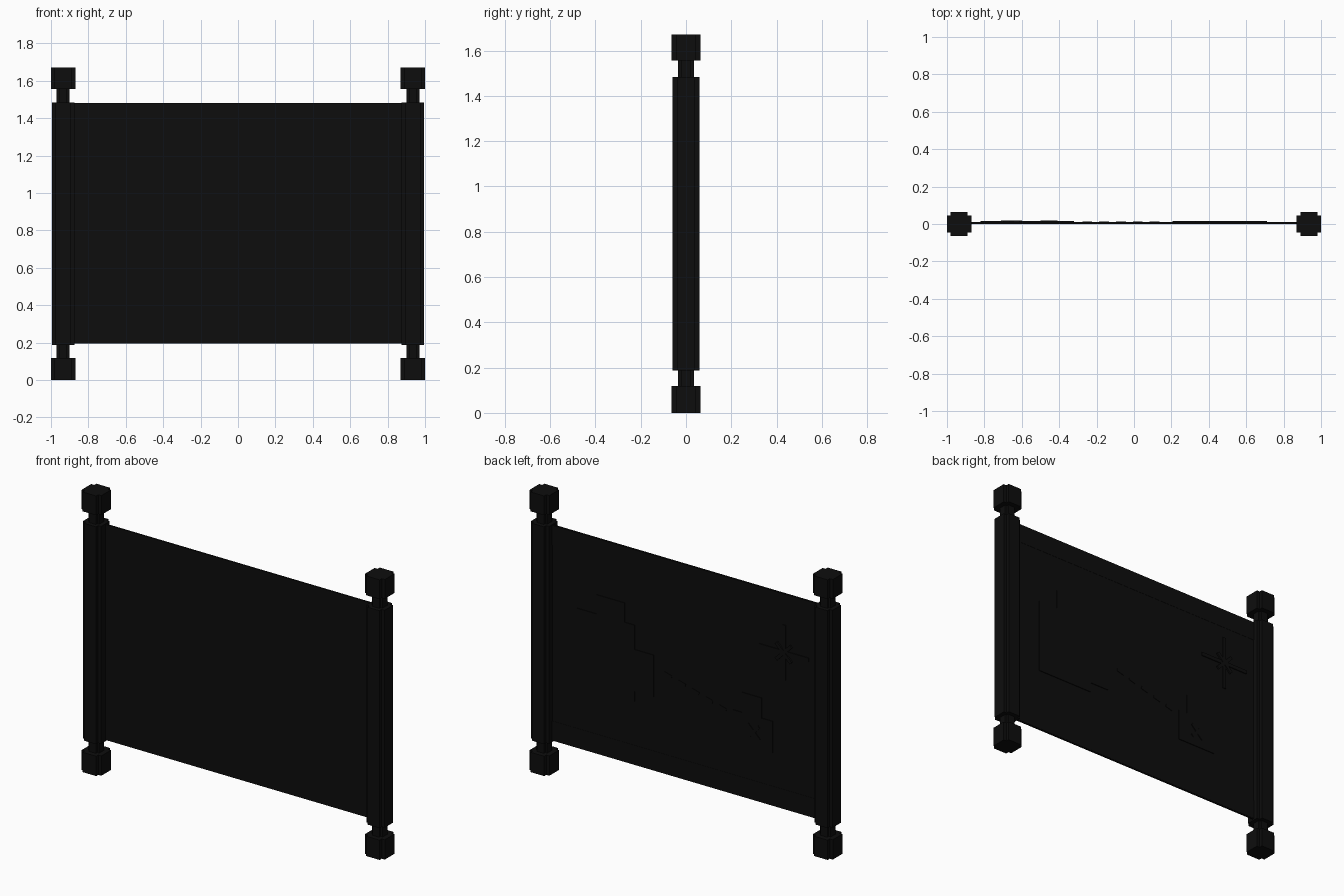
import bpy, bmesh, math
from mathutils import Matrix, Vector

cube = bpy.data.objects.get("Cube")
if cube:
    bpy.data.objects.remove(cube, do_unlink=True)

ink = bpy.data.materials.new("near black")
ink.use_nodes = True
INK = (0.004, 0.004, 0.004, 1)
ink.diffuse_color = INK
ink.node_tree.nodes["Principled BSDF"].inputs["Base Color"].default_value = INK


def finish(name, bm):
    bmesh.ops.recalc_face_normals(bm, faces=bm.faces)
    mesh = bpy.data.meshes.new(name)
    bm.to_mesh(mesh)
    bm.free()
    mesh.materials.append(ink)
    obj = bpy.data.objects.new(name, mesh)
    bpy.context.collection.objects.link(obj)
    return obj


def extrude(bm, points, offset):
    face = bm.faces.new([bm.verts.new(p) for p in points])
    out = bmesh.ops.extrude_face_region(bm, geom=[face])
    verts = [v for v in out["geom"] if isinstance(v, bmesh.types.BMVert)]
    bmesh.ops.translate(bm, verts=verts, vec=offset)


def stepped_prism(bm, cx, r, inner, z0, z1):
    """Square prism with notched corners, standing along z."""
    quarter = [(r, -inner), (r, inner), (inner, inner)]
    pts = []
    for k in range(4):
        rot = Matrix.Rotation(k * math.pi / 2, 2)
        pts += [rot @ Vector(p) for p in quarter]
    extrude(bm, [(cx + p.x, p.y, z0) for p in pts], (0, 0, z1 - z0))


def bar(bm, x, z, length, width, y0, y1, angle=0):
    """Thin bar lying on the back of the sheet."""
    m = (Matrix.Translation((x, (y0 + y1) / 2, z)) @ Matrix.Rotation(math.radians(angle), 4, 'Y')
         @ Matrix.Diagonal((length, y1 - y0, width, 1)))
    bmesh.ops.create_cube(bm, size=1, matrix=m)


# Rollers: two end knobs, a narrow spindle and the rolled paper
for side, cx in (("left", 0.935), ("right", -0.935)):
    for part, r, inner, spans in (
            ("knobs", 0.065, 0.045, [(0, 0.118), (1.555, 1.67)]),
            ("spindle", 0.035, 0.022, [(0.1, 1.57)]),
            ("paper_roll", 0.06, 0.04, [(0.187, 1.483)])):
        bm = bmesh.new()
        for z0, z1 in spans:
            stepped_prism(bm, cx, r, inner, z0, z1)
        finish(f"{side}_{part}", bm)

# Flat sheet between the rollers
bm = bmesh.new()
bar(bm, 0, 0.8375, 1.78, 1.285, 0.0, 0.01)
finish("sheet", bm)

# Border strips on the back
bm = bmesh.new()
for z in (0.255, 1.42):
    bar(bm, 0, z, 1.76, 0.115, 0.009, 0.0115)
finish("border_strips", bm)

# Raised land outlines on the back
large_land = [(.71, .575), (.71, 1.03), (.58, 1.03), (.58, 1.145), (.395, 1.145), (.395, 1.03),
              (.33, 1.03), (.33, .885), (.205, .885), (.205, .635), (.33, .635), (.33, .575)]
small_land = [(-.32, .51), (-.32, .70), (-.38, .70), (-.38, .82), (-.51, .82), (-.51, .70),
              (-.58, .70), (-.58, .51)]
for name, pts in (("large_land", large_land), ("small_land", small_land)):
    bm = bmesh.new()
    extrude(bm, [(x, 0.009, z) for x, z in pts], (0, 0.006, 0))
    finish(name, bm)

# Crossed mark on the small land
bm = bmesh.new()
for a in (45, -45):
    bar(bm, -0.455, 0.605, 0.11, 0.02, 0.014, 0.02, a)
finish("cross_mark", bm)

# Compass star: long straight arms and short diagonals
bm = bmesh.new()
for a in (0, 90):
    bar(bm, -0.655, 1.13, 0.33, 0.022, 0.009, 0.016, a)
for a in (45, -45):
    bar(bm, -0.655, 1.13, 0.14, 0.02, 0.009, 0.02, a)
finish("compass", bm)

# Dashed trail joining the two lands
bm = bmesh.new()
for i in range(5):
    bar(bm, 0.11 - 0.09 * i, 0.79 - 0.025 * i, 0.05, 0.018, 0.009, 0.013, -15)
finish("dashed_trail", bm)
